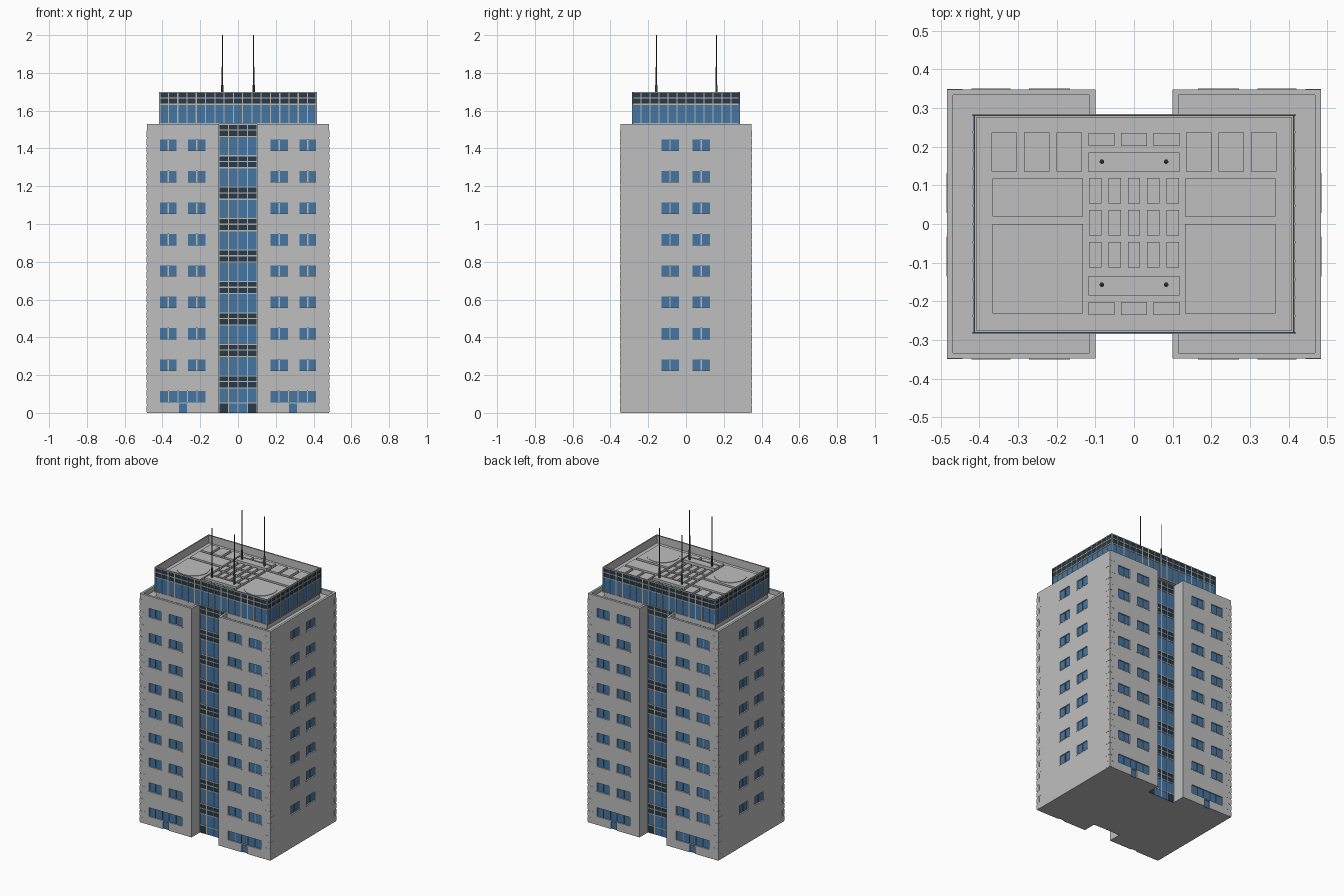
import bpy, bmesh
from mathutils import Matrix, Vector

cube = bpy.data.objects.get("Cube")
if cube:
    bpy.data.objects.remove(cube, do_unlink=True)


def material(name, rgb):
    m = bpy.data.materials.new(name)
    m.use_nodes = True
    m.diffuse_color = (*rgb, 1)
    m.node_tree.nodes["Principled BSDF"].inputs["Base Color"].default_value = (*rgb, 1)
    return m


CONCRETE = material("concrete grey", (0.52, 0.52, 0.52))
BLUE = material("blue glass", (0.06, 0.18, 0.37))
DARK = material("dark glass", (0.02, 0.042, 0.065))
FRAME = material("frame grey", (0.5, 0.48, 0.45))
METAL = material("mast metal", (0.08, 0.08, 0.08))

FLOOR, TOP, ROOF = 0.1665, 1.53, 1.50
WX, WY, CORE = 0.483, 0.348, 0.10
SIGNS = (-1, 1)


def build(name, boxes, mat):
    """One object from boxes given as x0, x1, y0, y1, z0, z1."""
    bm = bmesh.new()
    for b in boxes:
        lo = Vector([min(b[i], b[i + 1]) for i in (0, 2, 4)])
        hi = Vector([max(b[i], b[i + 1]) for i in (0, 2, 4)])
        size = Matrix.Diagonal((*(hi - lo), 1))
        bmesh.ops.create_cube(bm, size=1, matrix=Matrix.Translation((lo + hi) / 2) @ size)
    mesh = bpy.data.meshes.new(name)
    bm.to_mesh(mesh)
    bm.free()
    mesh.materials.append(mat)
    obj = bpy.data.objects.new(name, mesh)
    bpy.context.collection.objects.link(obj)
    return obj


def on_face(axis, s, u0, u1, d0, d1, z0, z1):
    """Box on a facade: u runs along it, d is the distance outwards."""
    if axis == "y":
        return (u0, u1, s * d0, s * d1, z0, z1)
    return (s * d0, s * d1, u0, u1, z0, z1)


def cut(obj, cutter):
    mod = obj.modifiers.new("cut", "BOOLEAN")
    mod.object = cutter
    mod.solver = "EXACT"
    bpy.context.view_layer.objects.active = obj
    bpy.ops.object.modifier_apply(modifier=mod.name)
    bpy.data.objects.remove(cutter, do_unlink=True)


def panes(u0, u1, n, gap=0.006):
    w = (u1 - u0 + gap) / n
    return [(u0 + i * w, u0 + (i + 1) * w - gap) for i in range(n)]


# Wings with recessed windows, doors and a sunken roof behind the parapet
rows = [0.253 + FLOOR * i for i in range(8)]
for s, side in zip(SIGNS, ("right", "left")):
    openings = []  # axis, sign, u0, u1, z0, z1, pane count
    for f in SIGNS:
        for z in rows:
            for u0, u1 in ((0.171, 0.266), (0.325, 0.414)):
                openings.append(("y", f, *sorted((s * u0, s * u1)), z - 0.029, z + 0.029, 2))
        openings.append(("y", f, *sorted((s * 0.171, s * 0.414)), 0.056, 0.115, 5))
        openings.append(("y", f, *sorted((s * 0.27, s * 0.312)), -0.01, 0.05, 1))
    for z in rows:
        for u0, u1 in ((-0.13, -0.038), (0.035, 0.126)):
            openings.append(("x", s, u0, u1, z - 0.029, z + 0.029, 2))

    holes, glass, sills = [], [], []
    for axis, f, u0, u1, z0, z1, n in openings:
        d = WY if axis == "y" else WX
        holes.append(on_face(axis, f, u0, u1, d - 0.012, d + 0.02, z0, z1))
        for a, b in panes(u0, u1, n):
            glass.append(on_face(axis, f, a, b, d - 0.013, d - 0.007, max(z0, 0), z1))
        if z0 > 0.1:
            sills.append(on_face(axis, f, u0 - 0.006, u1 + 0.006, d, d + 0.002, z0 - 0.006, z0))
    holes.append((s * (CORE + 0.015), s * (WX - 0.015), -WY + 0.015, WY - 0.015, ROOF, TOP + 0.1))
    wing = build(side + "_wing", [(s * CORE, s * WX, -WY, WY, 0, TOP)], CONCRETE)
    cut(wing, build("wing_cutter", holes, CONCRETE))
    build(side + "_wing_windows", glass, BLUE)
    build(side + "_window_sills", sills, CONCRETE)

    # Alternating corner stones
    stones, step = [], FLOOR / 4
    for f in SIGNS:
        for i in range(int(TOP / step)):
            z0, z1 = i * step + 0.004, (i + 1) * step - 0.004
            long, short = (0.04, 0.022) if i % 2 else (0.022, 0.04)
            stones.append((s * (WX - long), s * (WX + 0.001), f * WY, f * (WY + 0.001), z0, z1))
            stones.append((s * WX, s * (WX + 0.001), f * (WY - short), f * WY, z0, z1))
    build(side + "_corner_stones", stones, CONCRETE)


# Curtain walls: thin panes over a framed backing
def curtain(name, axis, half, depth, columns, bands, bars):
    sets = {BLUE: [], DARK: []}
    mullions = []
    step = 2 * half / columns
    z_lo, z_hi = min(b[0] for b in bands), max(b[1] for b in bands)
    for s in SIGNS:
        for z0, z1, mat in bands:
            sets[mat].append(on_face(axis, s, -half, half, depth, depth + 0.003, z0, z1))
        for i in range(columns + 1):
            u = -half + i * step
            a, b = max(u - 0.003, -half), min(u + 0.003, half)
            mullions.append(on_face(axis, s, a, b, depth, depth + 0.006, z_lo, z_hi))
        for z in bars:
            mullions.append(on_face(axis, s, -half, half, depth, depth + 0.0055, z - 0.003, z + 0.003))
    for mat, boxes in sets.items():
        build(name + "_" + mat.name.replace(" ", "_"), boxes, mat)
    build(name + "_mullions", mullions, FRAME)


CY = 0.256
build("core", [(-CORE, CORE, -CY, CY, 0, TOP)], CONCRETE)
bands, bars = [(0, FLOOR * 0.8, BLUE)], [0.053]
for k in range(9):
    top = TOP - FLOOR * k
    bands.append((top - 0.064, top, DARK))
    bars += [top - 0.002, top - 0.032, top - 0.066]
    if k < 8:
        bands.append((top - FLOOR, top - 0.064, BLUE))
curtain("core", "y", CORE, CY, 4, bands, bars)
build("entrance_side_panels",
      [(s * 0.053, s * 0.097, f * CY, f * (CY + 0.004), 0, 0.05) for s in SIGNS for f in SIGNS], DARK)

# Penthouse storey
PX, PY, PTOP, DECK = 0.411, 0.279, 1.70, 1.65
body = [(-PX, PX, -PY, PY, TOP, DECK)]
body += [(s * CORE, s * PX, -PY, PY, ROOF, TOP) for s in SIGNS]
for s in SIGNS:
    body.append((s * (PX - 0.004), s * PX, -PY, PY, DECK, PTOP))
    body.append((-PX, PX, s * (PY - 0.004), s * PY, DECK, PTOP))
build("penthouse", body, CONCRETE)
p_bands = [(TOP, 1.634, BLUE), (1.634, PTOP, DECK and DARK)]
p_bars = [TOP + 0.003, 1.634, 1.667, PTOP - 0.003]
curtain("penthouse_front", "y", PX + 0.006, PY, 17, p_bands, p_bars)
curtain("penthouse_side", "x", PY + 0.006, PX, 12, p_bands, p_bars)

# Roof plant: low boxes, vents and round covers
plant = []
for s in SIGNS:
    plant.append((s * 0.132, s * 0.366, -0.232, 0, DECK, DECK + 0.015))
    plant.append((s * 0.132, s * 0.366, 0.02, 0.117, DECK, DECK + 0.015))
    for x in (0.167, 0.251, 0.335):
        plant.append((s * (x - 0.033), s * (x + 0.033), 0.136, 0.236, DECK, DECK + 0.015))
    plant.append((-0.117, 0.117, s * 0.16 - 0.025, s * 0.16 + 0.025, DECK, DECK + 0.02))
    for x in (-0.084, 0, 0.084):
        plant.append((x - 0.033, x + 0.033, s * 0.218 - 0.017, s * 0.218 + 0.017, DECK, DECK + 0.015))
for i in range(-2, 3):
    for y in (-0.08, 0.003, 0.086):
        plant.append((i * 0.05 - 0.016, i * 0.05 + 0.016, y - 0.033, y + 0.033, DECK, DECK + 0.015))
build("roof_plant", plant, CONCRETE)


def cylinder(name, x, y, z0, z1, r, mat, sides):
    bpy.ops.mesh.primitive_cylinder_add(vertices=sides, radius=r, depth=z1 - z0,
                                        location=(x, y, (z0 + z1) / 2))
    obj = bpy.context.object
    obj.name = name
    obj.data.materials.append(mat)
    bpy.ops.object.shade_smooth_by_angle()


for s in SIGNS:
    cylinder("round_roof_cover", s * 0.249, -0.116, DECK + 0.01, DECK + 0.018, 0.1, CONCRETE, 40)
    # Stepped masts
    for y in (-0.157, 0.161):
        cylinder("mast_base", s * 0.083, y, DECK, 1.735, 0.006, METAL, 12)
        cylinder("mast_middle", s * 0.083, y, 1.735, 1.83, 0.004, METAL, 10)
        cylinder("mast_tip", s * 0.083, y, 1.83, 2.0, 0.0025, METAL, 8)
